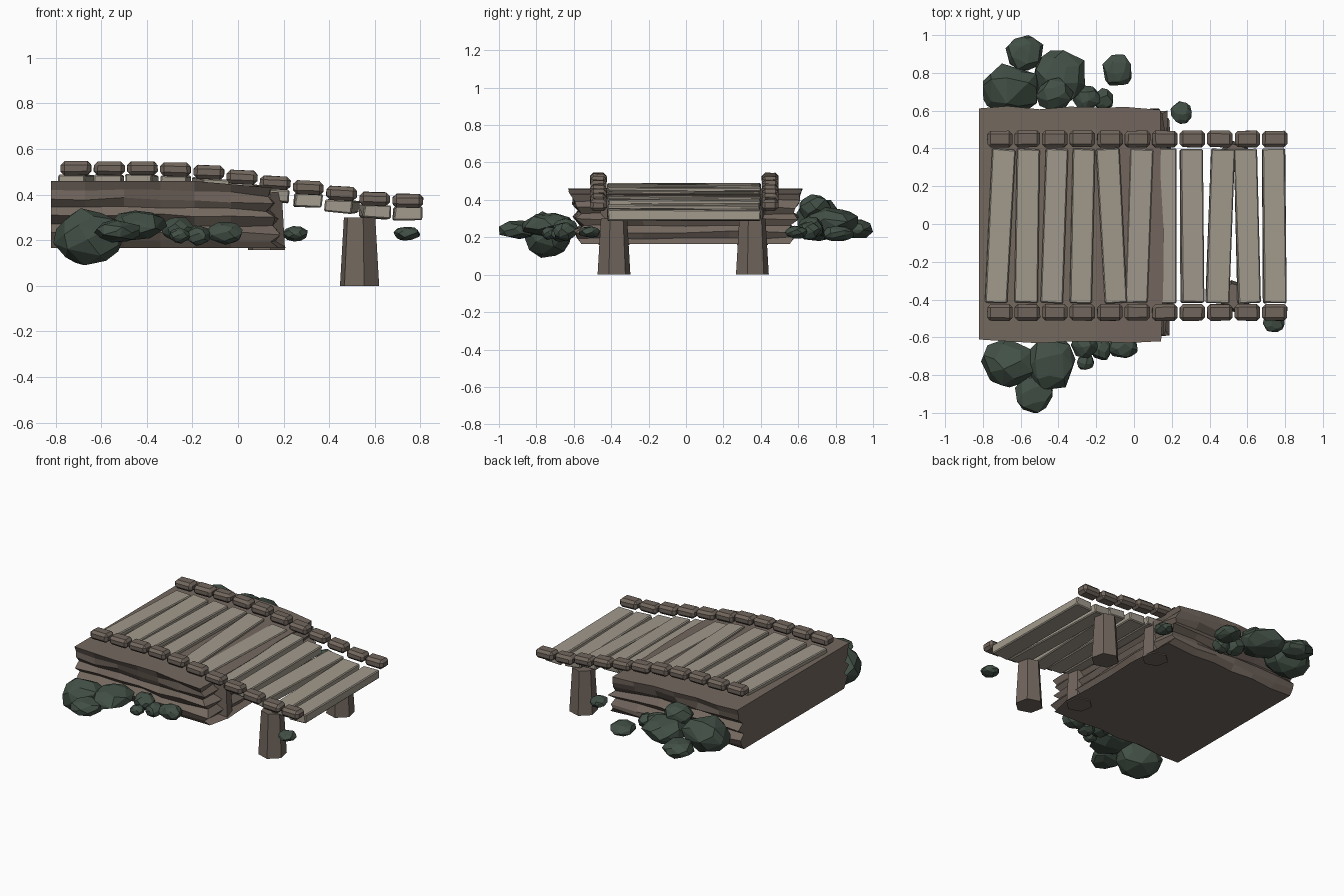
import bpy, bmesh, math, random
from mathutils import Vector, Matrix

if "Cube" in bpy.data.objects:
    bpy.data.objects.remove(bpy.data.objects["Cube"])

random.seed(7)


def srgb(r, g, b):
    f = lambda c: (c / 255 / 12.92) if c < 10 else ((c / 255 + 0.055) / 1.055) ** 2.4
    return (f(r), f(g), f(b), 1)


def material(name, rgb):
    m = bpy.data.materials.new(name)
    m.diffuse_color = srgb(*rgb)
    m.use_nodes = True
    m.node_tree.nodes["Principled BSDF"].inputs["Base Color"].default_value = m.diffuse_color
    return m


EARTH = material("brown_earth", (116, 104, 95))
DARK_WOOD = material("dark_wood", (113, 102, 93))
PALE_WOOD = material("pale_wood", (161, 153, 140))
ROCK = material("green_rock", (66, 80, 70))


def finish(bm, name, mat, matrix=Matrix()):
    bmesh.ops.recalc_face_normals(bm, faces=bm.faces[:])
    mesh = bpy.data.meshes.new(name)
    bm.to_mesh(mesh)
    bm.free()
    mesh.materials.append(mat)
    ob = bpy.data.objects.new(name, mesh)
    ob.matrix_world = matrix
    bpy.context.collection.objects.link(ob)
    return ob


def beam(name, mat, loc, size, bevel, rot_z=0, rot_y=0, wobble=0.0):
    """Chamfered box, slightly uneven at the corners."""
    bm = bmesh.new()
    bmesh.ops.create_cube(bm, size=1)
    for v in bm.verts:
        v.co = Vector(c * s + random.uniform(-wobble, wobble) for c, s in zip(v.co, size))
    bmesh.ops.bevel(bm, geom=bm.edges[:], offset=bevel, segments=1,
                    affect='EDGES', profile=0.5)
    mtx = (Matrix.Translation(loc) @ Matrix.Rotation(rot_z, 4, 'Z')
           @ Matrix.Rotation(rot_y, 4, 'Y'))
    return finish(bm, name, mat, mtx)


def post(name, loc, z0, z1, r0, r1):
    """Tapered six-sided post."""
    bm = bmesh.new()
    bmesh.ops.create_cone(bm, cap_ends=True, segments=6, radius1=r0, radius2=r1,
                          depth=z1 - z0)
    mtx = Matrix.Translation((loc[0], loc[1], (z0 + z1) / 2)) @ Matrix.Rotation(0.22, 4, 'Z')
    return finish(bm, name, DARK_WOOD, mtx)


def rock(name, loc, radii):
    """Faceted boulder: hull of jittered points spread over an ellipsoid."""
    bm = bmesh.new()
    n, spin = 30, random.uniform(0, 6.28)
    pts = []
    for i in range(n):
        z = 1 - 2 * (i + 0.5) / n
        a = spin + i * 2.39996 + random.uniform(-0.25, 0.25)
        r = math.sqrt(1 - z * z)
        pts.append(Vector((r * math.cos(a), r * math.sin(a), z)) * random.uniform(0.88, 1.04))
    for axis in range(3):  # fit the hull to its radii
        lo, hi = min(p[axis] for p in pts), max(p[axis] for p in pts)
        for p in pts:
            p[axis] = ((p[axis] - lo) / (hi - lo) * 2 - 1) * radii[axis]
    for p in pts:
        bm.verts.new(p)
    res = bmesh.ops.convex_hull(bm, input=bm.verts[:])
    loose = [v for v in bm.verts if not v.link_faces]
    bmesh.ops.delete(bm, geom=loose, context='VERTS')
    bmesh.ops.dissolve_limit(bm, angle_limit=0.22, verts=bm.verts[:], edges=bm.edges[:])
    return finish(bm, name, ROCK, Matrix.Translation(loc))


# Earth bank: lattice shell with stepped rock strata on its sides and end
def earth_bank():
    xs = [-0.82, -0.67, -0.5, -0.34, -0.19, -0.03, None]
    ys = [-1, -0.75, -0.4, 0, 0.4, 0.75, 1]
    levels = [(0.165, 0.545, 0.205), (0.2, 0.57, 0.175), (0.235, 0.585, 0.195),
              (0.27, 0.555, 0.165), (0.31, 0.595, 0.185), (0.345, 0.565, 0.14),
              (0.38, 0.595, 0.165), (0.42, 0.6, 0.13), (0.46, 0.62, 0.15)]
    bm = bmesh.new()
    cache = {}
    ni, nj, nk = len(xs) - 1, len(ys) - 1, len(levels) - 1

    def vert(i, j, k):
        if (i, j, k) not in cache:
            z, half, end = levels[k]
            y = ys[j] * half
            x = xs[i]
            if i == ni:
                x = end + random.uniform(-0.014, 0.008)
            if j in (0, nj):
                y += random.uniform(-0.016, 0.012)
                if i == ni:
                    x -= 0.02 * (1 - k / nk)
            ramp = max(0, ((x + 0.2) / 0.35)) * (z - 0.165) / 0.295
            z -= 0.03 * min(1, ramp)
            if 0 < k < nk and 0 < i:
                z += random.uniform(-0.007, 0.007)
            cache[i, j, k] = bm.verts.new((x, y, z))
        return cache[i, j, k]

    def quad(*keys):
        bm.faces.new([vert(*key) for key in keys])

    for i in range(ni):
        for k in range(nk):
            for j in (0, nj):
                quad((i, j, k), (i + 1, j, k), (i + 1, j, k + 1), (i, j, k + 1))
        for j in range(nj):
            for k in (0, nk):
                quad((i, j, k), (i + 1, j, k), (i + 1, j + 1, k), (i, j + 1, k))
    for j in range(nj):
        for k in range(nk):
            for i in (0, ni):
                quad((i, j, k), (i, j + 1, k), (i, j + 1, k + 1), (i, j, k + 1))
    finish(bm, "earth_bank", EARTH)


earth_bank()

# Deck planks with their slight skew, and kerb blocks along both edges
kerb_z = [0.515, 0.515, 0.515, 0.51, 0.498, 0.476, 0.452, 0.43, 0.405, 0.381, 0.373]
front_x = [-0.73, -0.57, -0.435, -0.28, -0.095, 0.01, 0.165, 0.31, 0.44, 0.61, 0.745]
back_x = [-0.69, -0.56, -0.41, -0.265, -0.14, 0.04, 0.165, 0.305, 0.47, 0.59, 0.74]
for n, (kz, fx, bx) in enumerate(zip(kerb_z, front_x, back_x)):
    slope = (kerb_z[max(n - 1, 0)] - kerb_z[min(n + 1, 10)]) / 0.29
    beam(f"deck_plank_{n + 1}", PALE_WOOD, ((fx + bx) / 2, -0.01, kz - 0.056),
         (0.12, 0.815, 0.058), 0.006, math.atan2(fx - bx, 0.8), slope * 0.4, 0.004)
    for side, y in (("front", -0.468), ("back", 0.45)):
        beam(f"{side}_kerb_{n + 1}", DARK_WOOD, (-0.71 + n * 0.1455, y, kz),
             (0.134, 0.088, 0.06), 0.017, 0, slope * 0.3, 0.002)

# Support posts: free-standing pair, and a pair sunk into the bank
for side, y in (("front", -0.385), ("back", 0.355)):
    post(f"{side}_outer_post", (0.533, y), 0, 0.3, 0.09, 0.072)
    post(f"{side}_bank_post", (0.125, y), 0.158, 0.41, 0.085, 0.07)

# Boulders heaped on both sides of the bank
front_rocks = [((-0.655, -0.735, 0.215), (0.155, 0.13, 0.125)),
               ((-0.435, -0.74, 0.265), (0.125, 0.14, 0.065)),
               ((-0.53, -0.9, 0.24), (0.1, 0.1, 0.05)),
               ((-0.26, -0.645, 0.245), (0.075, 0.065, 0.055)),
               ((-0.257, -0.73, 0.22), (0.045, 0.042, 0.035)),
               ((-0.17, -0.665, 0.22), (0.055, 0.055, 0.045)),
               ((-0.06, -0.645, 0.23), (0.08, 0.065, 0.05)),
               ((0.74, -0.515, 0.228), (0.058, 0.058, 0.03))]
back_rocks = [((-0.65, 0.72, 0.29), (0.15, 0.13, 0.11)),
              ((-0.4, 0.775, 0.28), (0.14, 0.145, 0.08)),
              ((-0.42, 0.69, 0.355), (0.1, 0.085, 0.075)),
              ((-0.58, 0.905, 0.245), (0.1, 0.095, 0.05)),
              ((-0.25, 0.665, 0.25), (0.075, 0.07, 0.06)),
              ((-0.165, 0.66, 0.235), (0.055, 0.06, 0.05)),
              ((-0.09, 0.815, 0.22), (0.077, 0.083, 0.04)),
              ((0.25, 0.59, 0.228), (0.056, 0.06, 0.034))]
for side, rocks in (("front", front_rocks), ("back", back_rocks)):
    for n, (loc, radii) in enumerate(rocks):
        rock(f"{side}_rock_{n + 1}", loc, radii)
